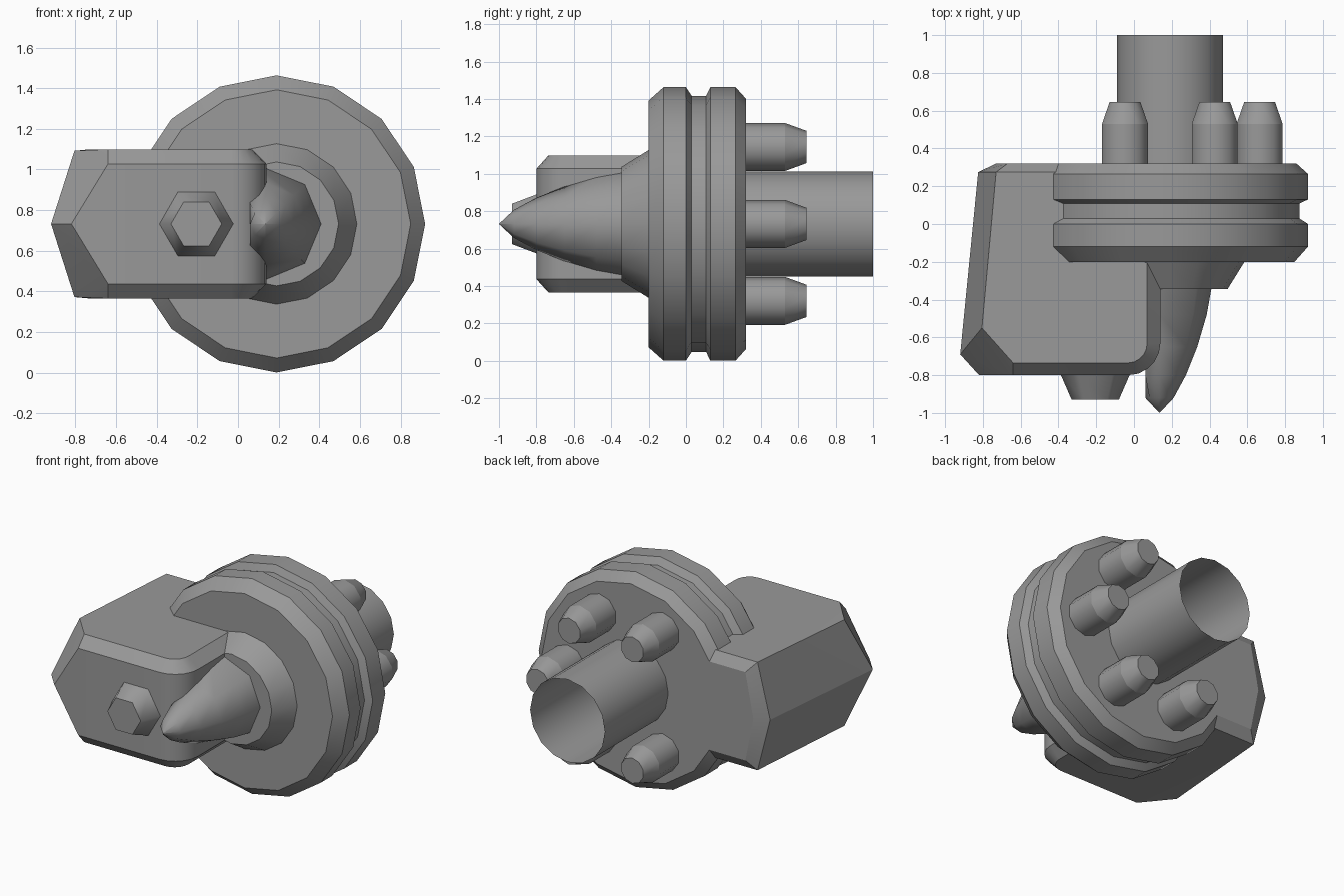
import bpy, bmesh, math
from mathutils import Vector

if "Cube" in bpy.data.objects:
    bpy.data.objects.remove(bpy.data.objects["Cube"])

CX, CZ = 0.19, 0.732   # main axis, running along y

# Dark grey shared by all parts
grey = bpy.data.materials.new("dark_grey")
grey.diffuse_color = (0.32, 0.32, 0.32, 1)
grey.use_nodes = True
grey.node_tree.nodes["Principled BSDF"].inputs["Base Color"].default_value = grey.diffuse_color


def finish(name, bm, angle=40):
    bmesh.ops.recalc_face_normals(bm, faces=bm.faces[:])
    me = bpy.data.meshes.new(name)
    bm.to_mesh(me)
    bm.free()
    me.materials.append(grey)
    ob = bpy.data.objects.new(name, me)
    bpy.context.collection.objects.link(ob)
    bpy.ops.object.select_all(action='DESELECT')
    ob.select_set(True)
    bpy.context.view_layer.objects.active = ob
    bpy.ops.object.shade_smooth_by_angle(angle=math.radians(angle))
    return ob


def lathe(name, profile, sides, cx=CX, cz=CZ, phase=0.0, caps=(True, True), min_x=None, angle=40):
    """Turn (y, radius) pairs around an axis along y; min_x flattens the left side."""
    bm = bmesh.new()
    rings = []
    for y, r in profile:
        ring = []
        for i in range(sides):
            a = phase + math.tau * i / sides
            x = cx + r * math.cos(a)
            if min_x is not None:
                x = max(x, min_x)
            ring.append(bm.verts.new((x, y, cz + r * math.sin(a))))
        rings.append(ring)
    for a, b in zip(rings, rings[1:]):
        for i in range(sides):
            j = (i + 1) % sides
            bm.faces.new((a[i], a[j], b[j], b[i]))
    for ring, cap in ((rings[0], caps[0]), (rings[-1], caps[1])):
        if cap:
            bm.faces.new(ring)
    return finish(name, bm, angle)


# Grooved flange disc with the conical neck on its front
lathe("flange_disc", [(-0.345, 0.305), (-0.2, 0.395), (-0.2, 0.66), (-0.12, 0.731),
                      (0.0, 0.731), (0.03, 0.685), (0.108, 0.685), (0.13, 0.731),
                      (0.265, 0.731), (0.32, 0.67)], 16, angle=30)

# Open pipe at the back
lathe("rear_pipe", [(0.31, 0.281), (1.0, 0.281)], 16, caps=(False, False))

# Five pegs with tapered tips around the pipe
for n, deg in enumerate((0, 60, 120, 240, 300)):
    a = math.radians(deg)
    px, pz = CX + 0.475 * math.cos(a), CZ + 0.475 * math.sin(a)
    lathe(f"peg_{n + 1}", [(0.31, 0.128), (0.53, 0.128)], 10, px, pz,
          math.pi / 2, caps=(True, False))
    lathe(f"peg_tip_{n + 1}", [(0.53, 0.128), (0.645, 0.086)], 10, px, pz,
          math.pi / 2, caps=(False, True))

# Curved eight-sided spike, flattened on the side facing the housing
lathe("spike", [(-0.99999, 0.0005), (-0.92, 0.075), (-0.8, 0.14), (-0.65, 0.2),
                (-0.48, 0.25), (-0.34, 0.275)], 8, cx=0.135, min_x=0.06, angle=60)

# Hexagonal bolt on the housing front
lathe("hex_bolt", [(-0.93, 0.125), (-0.79, 0.186)], 6, cx=-0.205, angle=62)

# Side housing: convex body, mirrored above and below the axis height
pts = [(-0.82, -0.8, 0), (-0.92, -0.69, 0), (-0.825, 0.275, 0), (-0.73, 0.32, 0)]
upper = [(-0.64, -0.8, 0.295), (-0.64, -0.735, 0.367), (-0.805, -0.55, 0.36),
         (-0.73, 0.275, 0.367), (-0.67, 0.32, 0.3),
         (0.07, 0.275, 0.367), (0.07, 0.32, 0.3), (0.14, 0.275, 0.295)]
for i in range(6):
    a = -math.pi / 2 + math.pi / 2 * i / 5
    c, s = math.cos(a), math.sin(a)
    upper += [(-0.03 + 0.17 * c, -0.63 + 0.17 * s, 0.295),
              (-0.03 + 0.10 * c, -0.63 + 0.105 * s, 0.367)]
pts += upper + [(x, y, -z) for x, y, z in upper]
bm = bmesh.new()
for p in pts:
    bm.verts.new(Vector(p) + Vector((0, 0, CZ)))
bmesh.ops.convex_hull(bm, input=bm.verts[:])
loose = [v for v in bm.verts if not v.link_faces]
bmesh.ops.delete(bm, geom=loose, context='VERTS')
bmesh.ops.dissolve_limit(bm, angle_limit=math.radians(1.5), verts=bm.verts[:], edges=bm.edges[:])
finish("side_housing", bm, 25)
